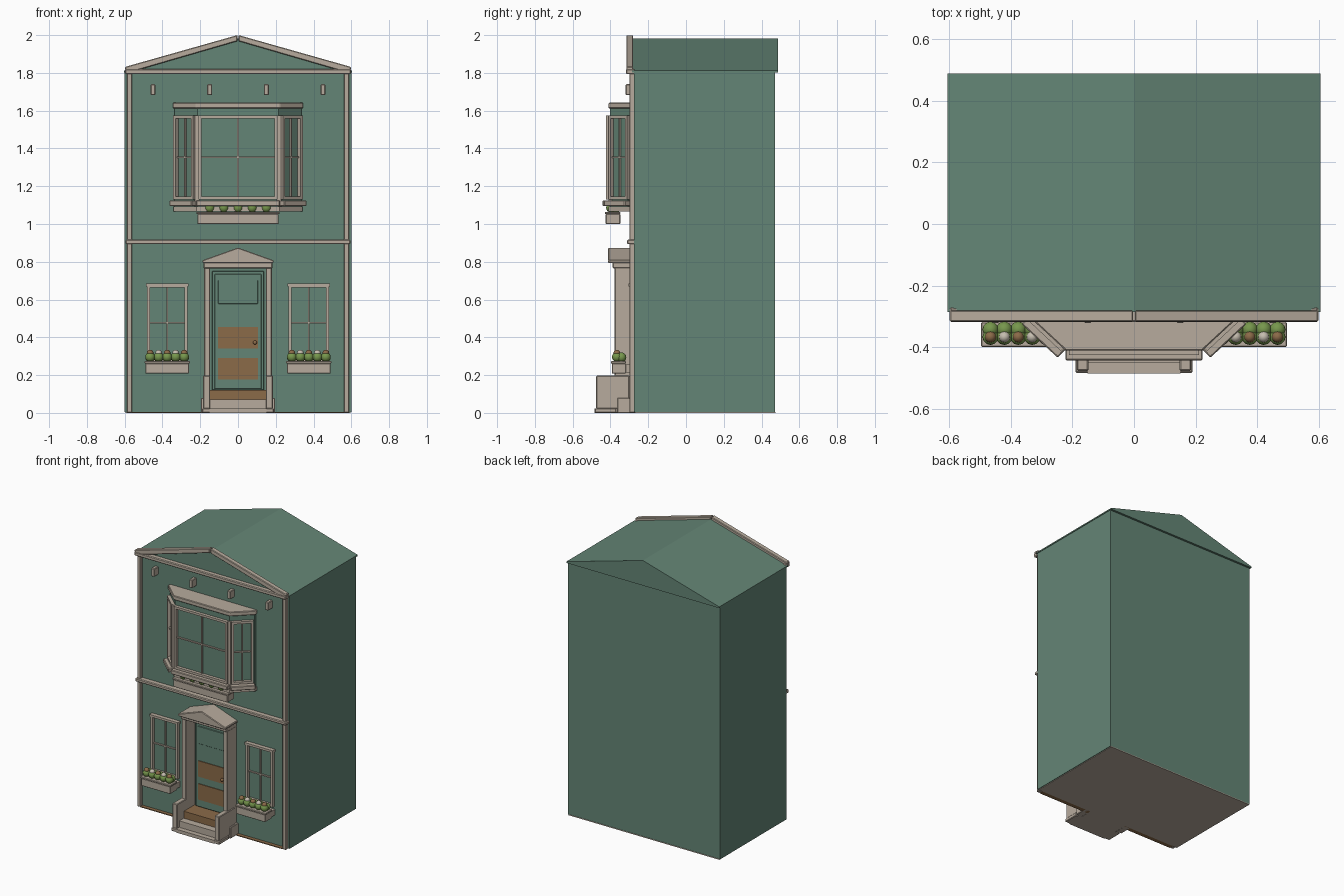
import bpy, bmesh
from math import radians
from mathutils import Matrix, Vector

old = bpy.data.objects.get("Cube")
if old:
    bpy.data.objects.remove(old, do_unlink=True)


def material(name, srgb):
    m = bpy.data.materials.new(name)
    m.use_nodes = True
    col = [(c / 255) ** 2.2 for c in srgb] + [1]
    m.diffuse_color = col
    m.node_tree.nodes["Principled BSDF"].inputs["Base Color"].default_value = col
    return m


GREEN = material("wall green", (100, 132, 117))
STONE = material("trim stone", (182, 170, 156))
BROWN = material("wood brown", (138, 106, 74))
LEAF = material("leaf green", (118, 150, 78))
PETAL = material("pale petal", (196, 188, 174))


def finish(name, bm, mat, bevel=0.0, smooth=False):
    bmesh.ops.recalc_face_normals(bm, faces=bm.faces)
    me = bpy.data.meshes.new(name)
    bm.to_mesh(me)
    bm.free()
    me.materials.append(mat)
    for p in me.polygons:
        p.use_smooth = smooth
    ob = bpy.data.objects.new(name, me)
    bpy.context.collection.objects.link(ob)
    if bevel:
        mod = ob.modifiers.new("soft edge", "BEVEL")
        mod.width, mod.segments = bevel, 1
    return ob


def boxes(name, mat, spans, place=Matrix(), bevel=0.0):
    """Join boxes given as (x0, x1, y0, y1, z0, z1)."""
    bm = bmesh.new()
    for x0, x1, y0, y1, z0, z1 in spans:
        mid = Vector((x0 + x1, y0 + y1, z0 + z1)) / 2
        size = Matrix.Diagonal((x1 - x0, y1 - y0, z1 - z0, 1))
        bmesh.ops.create_cube(bm, size=1, matrix=place @ Matrix.Translation(mid) @ size)
    return finish(name, bm, mat, bevel)


def both(x0, x1, *rest):
    return [(x0, x1, *rest), (-x1, -x0, *rest)]


def prism(name, mat, outline, a, b, axis="y", bevel=0.0):
    """Extrude an outline along y (points x, z) or along z (points x, y)."""
    bm = bmesh.new()
    pts = [(u, a, v) if axis == "y" else (u, v, a) for u, v in outline]
    face = bm.faces.new([bm.verts.new(p) for p in pts])
    out = bmesh.ops.extrude_face_region(bm, geom=[face])["geom"]
    shift = (0, b - a, 0) if axis == "y" else (0, 0, b - a)
    bmesh.ops.translate(bm, vec=shift, verts=[g for g in out if isinstance(g, bmesh.types.BMVert)])
    return finish(name, bm, mat, bevel)


def window(name, w, z0, z1, place, bar=0.016, deep=0.022):
    """Frame with a cross of glazing bars; local -y faces outward."""
    h, zc, t = w / 2, (z0 + z1) / 2, 0.004
    spans = both(h - bar, h, -deep, 0, z0, z1)
    spans += [(-h, h, -deep, 0, z, z + bar) for z in (z0, z1 - bar)]
    spans += [(-t, t, -deep / 2, 0, z0, z1), (-h, h, -deep / 2, 0, zc - t, zc + t)]
    boxes(name, STONE, spans, place)


def planter(name, cx, w, y0, y1, z0, z1, step, flowers):
    """Trough with a rim and a row of five round plants."""
    h, yc = w / 2, (y0 + y1) / 2
    boxes(name + "_trough", STONE, [(cx - h + .005, cx + h - .005, y0 + .005, y1, z0, z1 - .012),
                                    (cx - h, cx + h, y0, y1, z1 - .012, z1)], bevel=.003)
    parts = {"leaves": (LEAF, []), "brown_flowers": (BROWN, []), "pale_flowers": (PETAL, [])}
    for i in range(5):
        x = cx + (i - 2) * step
        parts["leaves"][1].extend([((x, yc - .008, z1 + .022), .026), ((x, yc + .016, z1 + .02), .026)])
        kind = "pale_flowers" if i % 2 else "brown_flowers"
        parts[kind][1].append(((x, yc - .008, z1 + .042), .018))
    for part, (mat, blobs) in parts.items():
        if part != "leaves" and not flowers:
            continue
        bm = bmesh.new()
        for pos, r in blobs:
            bmesh.ops.create_uvsphere(bm, u_segments=12, v_segments=8, radius=r,
                                      matrix=Matrix.Translation(pos))
        finish(name + "_" + part, bm, mat, smooth=True)


# House body, base plate and roof
boxes("house_body", GREEN, [(-.6, .6, -.275, .472, .004, 1.805)])
boxes("base_plate", STONE, [(-.595, .595, -.27, .474, 0, .006)])
boxes("ground_strip", BROWN, [(-.56, .56, -.3, -.27, 0, .006)])
prism("roof", GREEN, [(-.604, 1.803), (.604, 1.803), (.604, 1.812), (0, 1.982), (-.604, 1.812)], -.285, .487)

# Facade trim
boxes("corner_trim", STONE, both(.56, .588, -.3, -.27, 0, 1.8), bevel=.004)
boxes("floor_band", STONE, [(-.595, .595, -.312, -.27, .893, .917)], bevel=.005)
boxes("eaves_band", STONE, [(-.597, .597, -.318, -.27, 1.793, 1.82)], bevel=.005)
for side, s in (("left", 1), ("right", -1)):
    prism(side + "_gable_trim", STONE,
          [(s * .597, 1.815), (s * .597, 1.832), (s * .003, 2), (s * .003, 1.968), (s * .53, 1.815)],
          -.316, -.28, bevel=.004)
boxes("eaves_brackets", STONE, both(.137, .163, -.32, -.27, 1.682, 1.74)
      + both(.437, .463, -.32, -.27, 1.682, 1.74), bevel=.004)

# Bay window core, cap and base
bay = [(.335, -.27), (.335, -.29), (.215, -.402), (-.215, -.402), (-.335, -.29), (-.335, -.27)]
prism("bay_core", GREEN, bay, 1.09, 1.612, "z")
prism("bay_underside", STONE, [(x * 1.02, y * 1.02) for x, y in bay], 1.066, 1.092, "z")
prism("bay_cap", STONE, [(x * 1.03, y * 1.02) for x, y in bay], 1.612, 1.642, "z", bevel=.004)

# Bay glazing, sills and corner posts
window("bay_front_window", .42, 1.13, 1.575, Matrix.Translation((0, -.402, 0)))
boxes("bay_front_sill", STONE, [(-.222, .222, -.442, -.39, 1.095, 1.125)], bevel=.004)
for side, s in (("left", 1), ("right", -1)):
    place = Matrix.Translation((s * .275, -.346, 0)) @ Matrix.Rotation(s * radians(43), 4, "Z")
    window(side + "_bay_window", .145, 1.13, 1.575, place)
    boxes(side + "_bay_sill", STONE, [(-.08, .08, -.045, .01, 1.095, 1.125)], place, .004)
    boxes(side + "_bay_post", STONE, [(s * .215 - .012, s * .215 + .012, -.41, -.385, 1.12, 1.575)])
planter("bay_planter", 0, .44, -.43, -.348, 1.0, 1.064, .075, False)

# Lower windows with planters
for side, s in (("left", 1), ("right", -1)):
    window(side + "_lower_window", .214, .275, .68, Matrix.Translation((s * .375, -.275, 0)))
    boxes(side + "_window_head", STONE, [(s * .375 - .112, s * .375 + .112, -.304, -.27, .668, .684)])
    planter(side + "_planter", s * .375, .24, -.398, -.318, .208, .274, .045, True)
    boxes(side + "_planter_bracket", STONE, [(s * .375 - .11, s * .375 + .11, -.32, -.27, .215, .255)])

# Door with panels and knob
boxes("door", GREEN, [(-.137, .137, -.288, -.27, .12, .752), (-.125, .125, -.297, -.28, .125, .735)], bevel=.003)
boxes("door_panels", BROWN, [(-.105, .105, -.302, -.29, z, z + .113) for z in (.178, .342)])
boxes("door_glass", GREEN, [(-.105, .105, -.302, -.29, .577, .702)], bevel=.002)
bm = bmesh.new()
bmesh.ops.create_uvsphere(bm, u_segments=12, v_segments=8, radius=.011,
                          matrix=Matrix.Translation((.09, -.308, .372)))
finish("door_knob", bm, BROWN, smooth=True)

# Door surround and pediment
boxes("door_columns", STONE, both(.147, .18, -.378, -.27, 0, .77), bevel=.004)
boxes("column_bases", STONE, both(.15, .195, -.362, -.27, 0, .08), bevel=.003)
boxes("door_lintel", STONE, [(-.182, .182, -.388, -.27, .765, .805)], bevel=.004)
prism("door_pediment", STONE, [(-.188, .793), (.188, .793), (.188, .808), (0, .875), (-.188, .808)],
      -.412, -.27, bevel=.004)

# Entrance steps and side walls
boxes("entrance_steps", STONE, [(-.15, .15, -.485, -.27, 0, .024), (-.148, .148, -.45, -.27, .02, .07)])
boxes("threshold_step", BROWN, [(-.148, .148, -.4, -.27, .068, .12)])
boxes("step_walls", STONE, both(.148, .185, -.476, -.3, .022, .197)
      + both(.142, .19, -.482, -.37, 0, .024), bevel=.004)
